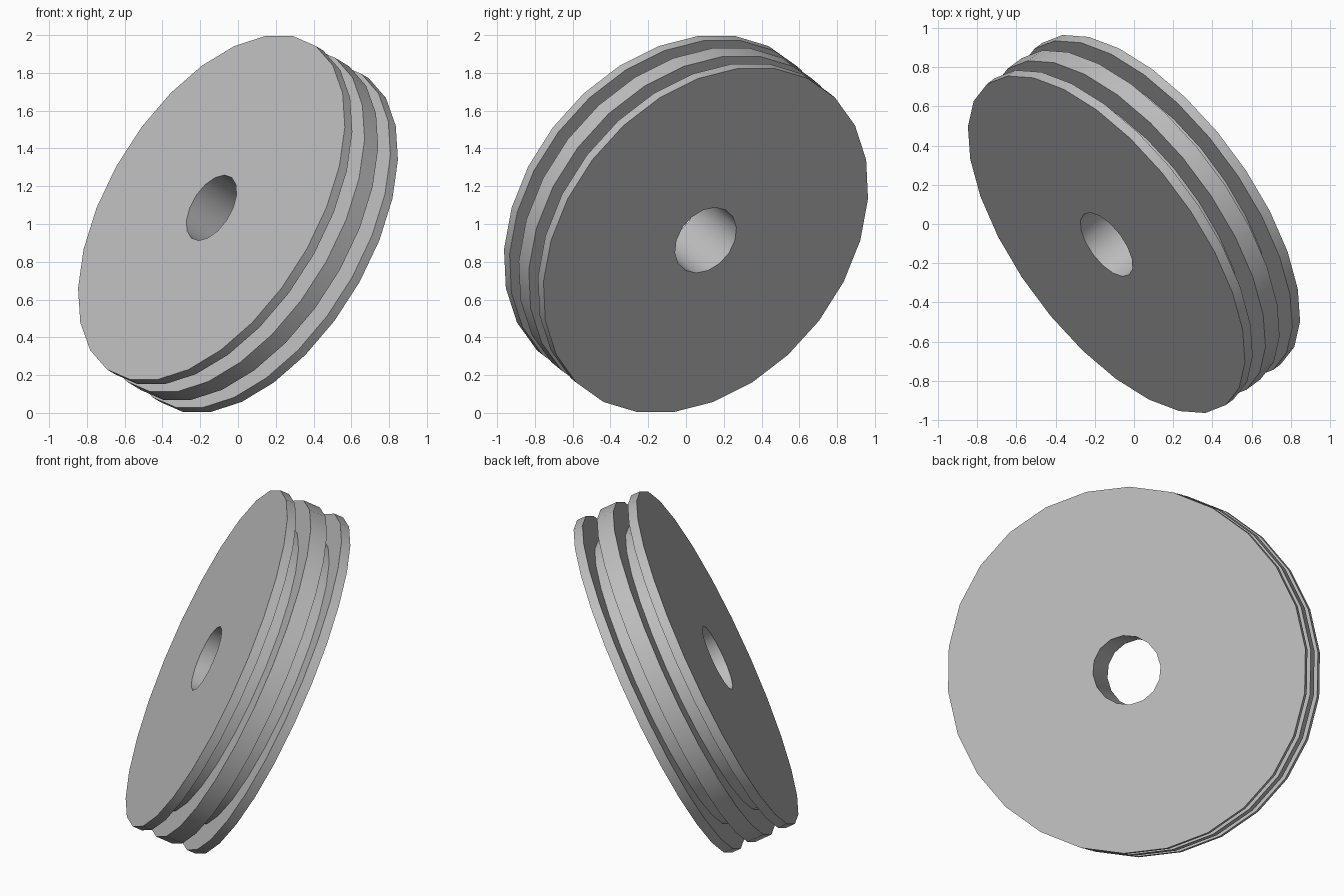
import bpy, bmesh, math
from mathutils import Vector, Matrix

cube = bpy.data.objects.get("Cube")
if cube:
    bpy.data.objects.remove(cube, do_unlink=True)

RIM, FLOOR, BORE = 1.02, 0.865, 0.193
HALF = 0.195          # half of the wheel's width
FLANGE = 0.055        # width of each outer flange
RIB = 0.05            # half width of the middle rib

# Tilted axle direction through the middle of the wheel
axle = Vector((0.72, 0.535, -0.44)).normalized()
place = Matrix.Translation((0, 0, 1)) @ axle.to_track_quat('Z', 'Y').to_matrix().to_4x4()

grey = bpy.data.materials.new("light grey")
grey.use_nodes = True
grey.diffuse_color = (0.52, 0.52, 0.52, 1)
grey.node_tree.nodes["Principled BSDF"].inputs["Base Color"].default_value = (0.52, 0.52, 0.52, 1)


def lathe(name, profile, sides):
    """Turn a (radius, height) profile around the axle into a closed solid."""
    bm = bmesh.new()
    rings = []
    for r, z in profile:
        rings.append([bm.verts.new((r * math.cos(a), r * math.sin(a), z))
                      for a in (2 * math.pi * i / sides for i in range(sides))])
    for low, high in zip(rings, rings[1:]):
        for i in range(sides):
            j = (i + 1) % sides
            bm.faces.new((low[i], low[j], high[j], high[i]))
    bm.faces.new(rings[0][::-1])
    bm.faces.new(rings[-1])
    bmesh.ops.recalc_face_normals(bm, faces=bm.faces)
    mesh = bpy.data.meshes.new(name)
    bm.to_mesh(mesh)
    bm.free()
    obj = bpy.data.objects.new(name, mesh)
    bpy.context.collection.objects.link(obj)
    mesh.materials.append(grey)
    obj.matrix_world = place
    return obj


# Wheel with two square grooves, mirrored about its middle plane
lower = [(RIM, -HALF), (RIM, FLANGE - HALF), (FLOOR, FLANGE - HALF), (FLOOR, -RIB), (RIM, -RIB)]
upper = [(r, -z) for r, z in reversed(lower)]
wheel = lathe("grooved_wheel", lower + upper, 26)

# Axle hole
cutter = lathe("bore_cutter", [(BORE, -1), (BORE, 1)], 16)
cutter.hide_render = True
cut = wheel.modifiers.new("bore", 'BOOLEAN')
cut.operation = 'DIFFERENCE'
cut.solver = 'EXACT'
cut.object = cutter

bpy.ops.object.select_all(action='DESELECT')
wheel.select_set(True)
bpy.context.view_layer.objects.active = wheel
bpy.ops.object.modifier_apply(modifier=cut.name)
bpy.data.objects.remove(cutter, do_unlink=True)
bpy.ops.object.shade_smooth_by_angle(angle=math.radians(35))
